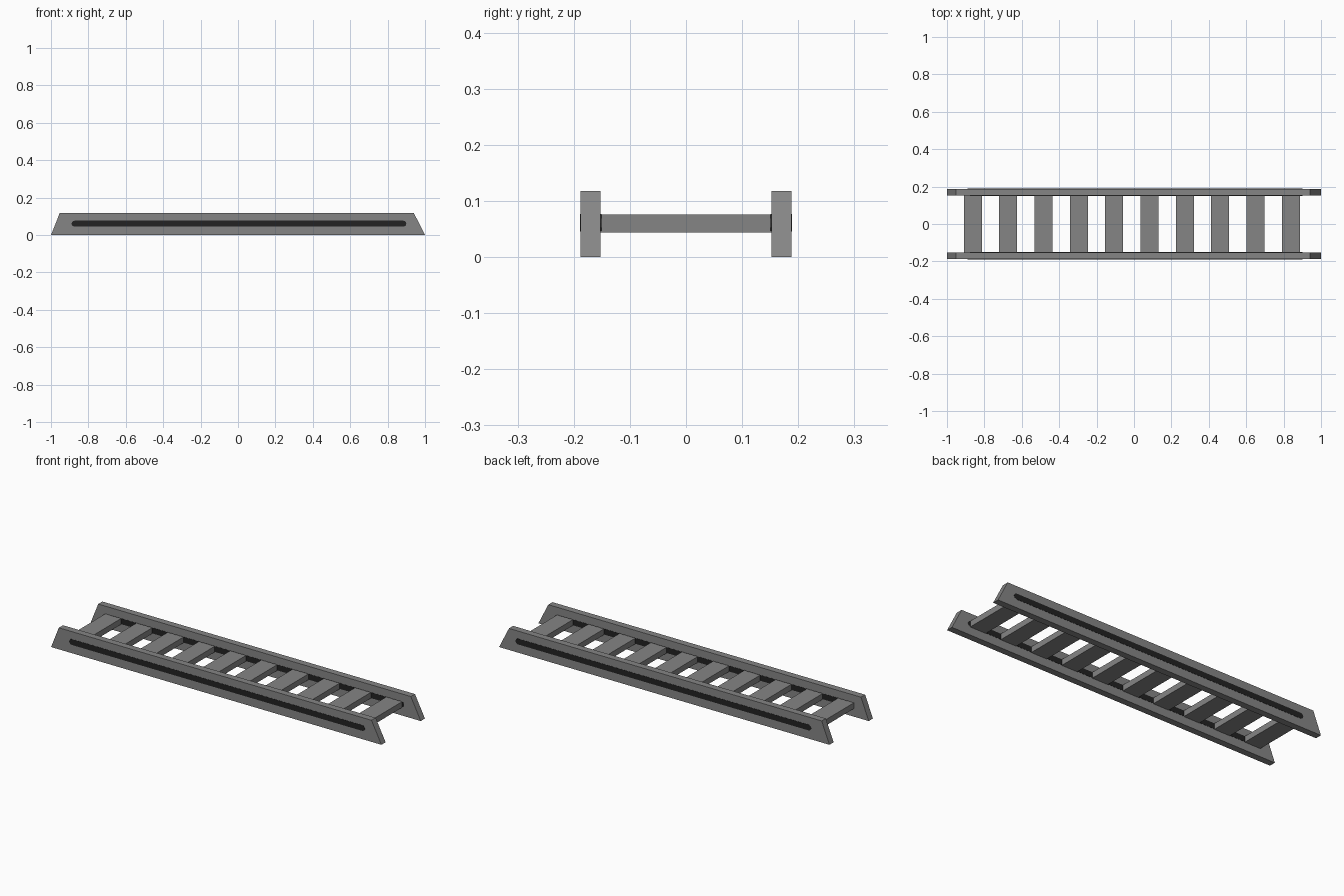
import bpy, bmesh, math

if "Cube" in bpy.data.objects:
    bpy.data.objects.remove(bpy.data.objects["Cube"])


def material(name, v):
    m = bpy.data.materials.new(name)
    m.diffuse_color = (v, v, v, 1)
    m.use_nodes = True
    m.node_tree.nodes["Principled BSDF"].inputs["Base Color"].default_value = m.diffuse_color
    return m


GREY = material("grey metal", 0.235)
DARK = material("dark slot", 0.016)


def extrude_profile(name, pts, y0, y1, mat):
    """Extrude an x-z outline between two y positions."""
    bm = bmesh.new()
    face = bm.faces.new([bm.verts.new((x, y0, z)) for x, z in pts])
    ext = bmesh.ops.extrude_face_region(bm, geom=[face])["geom"]
    for v in ext:
        if isinstance(v, bmesh.types.BMVert):
            v.co.y = y1
    bmesh.ops.recalc_face_normals(bm, faces=bm.faces)
    me = bpy.data.meshes.new(name)
    bm.to_mesh(me)
    bm.free()
    me.materials.append(mat)
    ob = bpy.data.objects.new(name, me)
    bpy.context.collection.objects.link(ob)
    return ob


INNER, OUTER = 0.152, 0.188
rail = [(-1, 0), (1, 0), (0.94, 0.118), (-0.953, 0.118)]

# rounded slot outline
r, zc, xa, xb = 0.0155, 0.061, -0.89, 0.90
slot = []
for cx, start in ((xb - r, -90), (xa + r, 90)):
    for i in range(7):
        a = math.radians(start + i * 30)
        slot.append((cx + r * math.cos(a), zc + r * math.sin(a)))

# side rails with dark strips on both faces
for side, s in (("front", -1), ("back", 1)):
    extrude_profile(side + "_rail", rail, s * INNER, s * OUTER, GREY)
    extrude_profile(side + "_outer_slot", slot, s * (OUTER - 0.002), s * (OUTER + 0.001), DARK)
    extrude_profile(side + "_inner_slot", slot, s * (INNER - 0.001), s * (INNER + 0.002), DARK)

# flat rungs
for i in range(10):
    x = -0.862 + i * 0.189
    w = 0.048
    extrude_profile("rung_%d" % (i + 1),
                    [(x - w, 0.044), (x + w, 0.044), (x + w, 0.076), (x - w, 0.076)],
                    -INNER, INNER, GREY)
